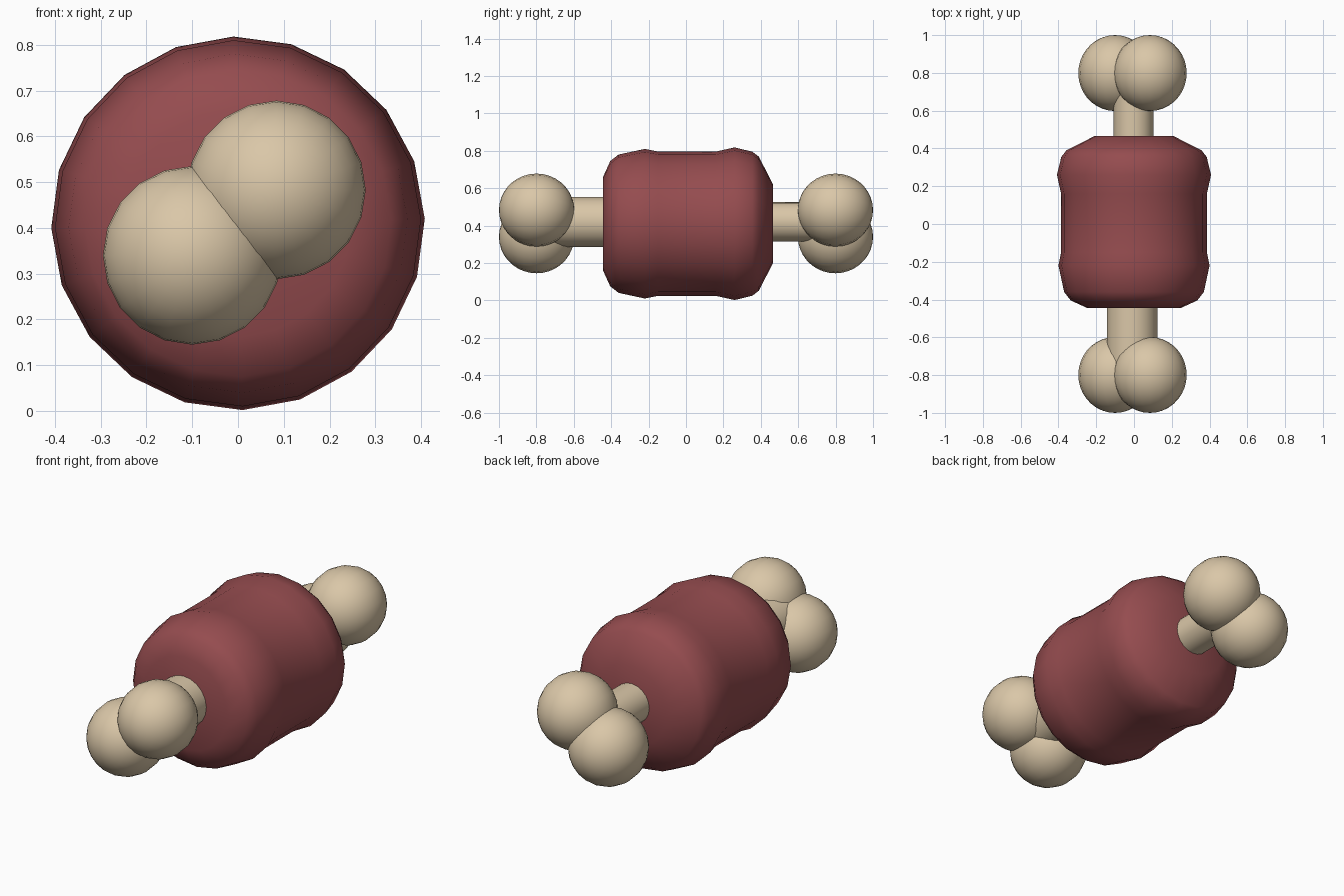
import bpy, math
from mathutils import Matrix

if "Cube" in bpy.data.objects:
    bpy.data.objects.remove(bpy.data.objects["Cube"])

import bmesh

AXIS_Z = 0.41
SIDES = 20


def make_material(name, color):
    mat = bpy.data.materials.new(name)
    mat.use_nodes = True
    mat.diffuse_color = color
    mat.node_tree.nodes["Principled BSDF"].inputs["Base Color"].default_value = color
    return mat


red = make_material("dull red", (0.30, 0.072, 0.078, 1))
cream = make_material("warm cream", (0.70, 0.57, 0.39, 1))


def finish(bm, name, mat):
    bmesh.ops.recalc_face_normals(bm, faces=bm.faces)
    mesh = bpy.data.meshes.new(name)
    bm.to_mesh(mesh)
    bm.free()
    obj = bpy.data.objects.new(name, mesh)
    bpy.context.collection.objects.link(obj)
    mesh.materials.append(mat)
    bpy.ops.object.select_all(action="DESELECT")
    obj.select_set(True)
    bpy.context.view_layer.objects.active = obj
    bpy.ops.object.shade_smooth_by_angle(angle=math.radians(60))
    return obj


def lathe(name, profile, center_x, center_z, mat):
    """Spin (y, radius) points around a lengthwise axis and cap both ends."""
    bm = bmesh.new()
    rings = []
    for y, r in profile:
        ring = []
        for i in range(SIDES):
            a = math.tau * i / SIDES + math.radians(1.4)
            ring.append(bm.verts.new((center_x + r * math.cos(a), y,
                                      center_z + r * math.sin(a))))
        rings.append(ring)
    for a, b in zip(rings, rings[1:]):
        for i in range(SIDES):
            j = (i + 1) % SIDES
            bm.faces.new((a[i], a[j], b[j], b[i]))
    bm.faces.new(rings[0])
    bm.faces.new(rings[-1])
    return finish(bm, name, mat)


def ball(name, x, y, z):
    bm = bmesh.new()
    place = (Matrix.Translation((x, y, z)) @ Matrix.Diagonal((0.195, 0.201, 0.195, 1))
             @ Matrix.Rotation(math.pi / 2, 4, "X"))
    bmesh.ops.create_uvsphere(bm, u_segments=SIDES, v_segments=18, radius=1, matrix=place)
    return finish(bm, name, mat=cream)


# Barrel body with a raised band near each end
lathe("body", [(-0.445, 0.247), (-0.405, 0.335), (-0.36, 0.37), (-0.22, 0.40),
               (-0.15, 0.386), (0.16, 0.386), (0.26, 0.408), (0.355, 0.385),
               (0.39, 0.358), (0.465, 0.21)], 0, AXIS_Z, red)

# Rods joining the body to the ball pairs
lathe("front_rod", [(-0.74, 0.134), (-0.40, 0.134)], -0.01, 0.42, cream)
lathe("back_rod", [(0.42, 0.105), (0.74, 0.105)], -0.003, 0.42, cream)

# A pair of overlapping balls at each end
for end, y in (("front", -0.799), ("back", 0.799)):
    ball(end + "_left_ball", 0.084, y, 0.483)
    ball(end + "_right_ball", -0.1, y, 0.34)
